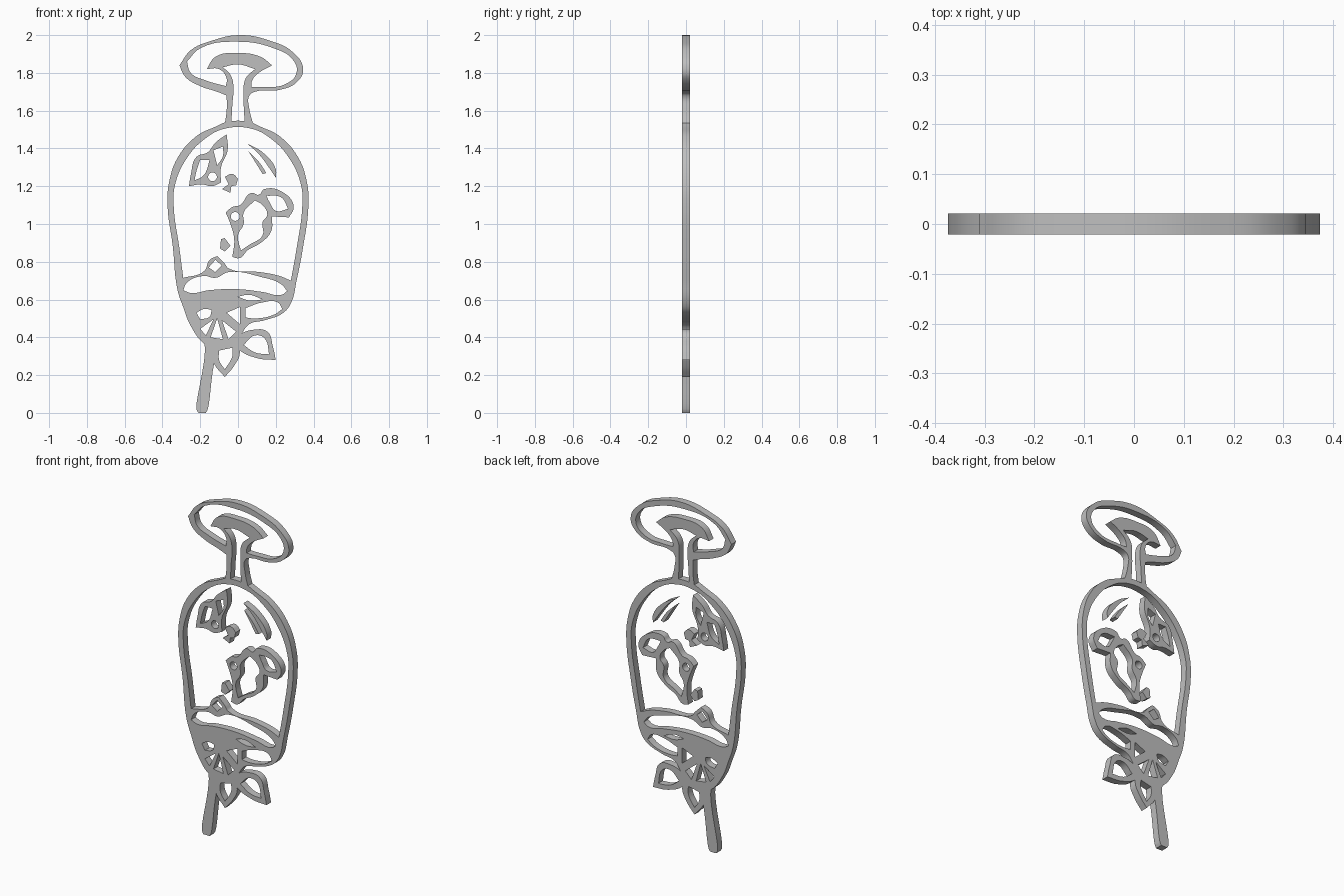
import bpy
import bmesh
import math
from mathutils import Vector

HALF_DEPTH = .021
CORNER_ANGLE = math.radians(62)

default_cube = bpy.data.objects.get("Cube")
if default_cube:
    bpy.data.objects.remove(default_cube, do_unlink=True)

grey = bpy.data.materials.new("plain_grey")
grey.use_nodes = True
grey.diffuse_color = (.52, .52, .52, 1)
grey.node_tree.nodes["Principled BSDF"].inputs["Base Color"].default_value = grey.diffuse_color


def mirrored(half):
    """Right-hand points going up, followed by their left-hand copies going down."""
    return half + [(-x, z) for x, z in reversed(half)]


def circle(x, z, radius, count=12):
    angles = [math.tau * i / count for i in range(count)]
    return [(x + radius * math.cos(a), z + radius * math.sin(a)) for a in angles]


def add_loop(curve, points):
    """Closed smooth outline; sharp turns stay as corners."""
    spline = curve.splines.new("BEZIER")
    spline.bezier_points.add(len(points) - 1)
    spline.use_cyclic_u = True
    corners = [Vector(p) for p in points]
    for knot, here in zip(spline.bezier_points, corners):
        knot.co = (here.x, here.y, 0)
    for i, knot in enumerate(spline.bezier_points):
        before = corners[i] - corners[i - 1]
        after = corners[(i + 1) % len(corners)] - corners[i]
        kind = "VECTOR" if before.angle(after) > CORNER_ANGLE else "AUTO"
        knot.handle_left_type = kind
        knot.handle_right_type = kind


def plate(name, outline, *holes):
    """Flat cut-out panel standing upright, with its holes."""
    curve = bpy.data.curves.new(name + "_outline", "CURVE")
    curve.dimensions = "2D"
    curve.fill_mode = "BOTH"
    curve.extrude = HALF_DEPTH
    curve.resolution_u = 6
    for loop in (outline, *holes):
        add_loop(curve, loop)
    sketch = bpy.data.objects.new(name + "_sketch", curve)
    bpy.context.collection.objects.link(sketch)
    bpy.context.view_layer.update()
    evaluated = sketch.evaluated_get(bpy.context.evaluated_depsgraph_get())
    mesh = bpy.data.meshes.new_from_object(evaluated)
    bpy.data.objects.remove(sketch, do_unlink=True)
    bpy.data.curves.remove(curve)

    bm = bmesh.new()
    bm.from_mesh(mesh)
    bmesh.ops.remove_doubles(bm, verts=bm.verts, dist=.0001)
    for vert in bm.verts:
        vert.co = (vert.co.x, -vert.co.z, vert.co.y)
    bmesh.ops.recalc_face_normals(bm, faces=bm.faces)
    bm.to_mesh(mesh)
    bm.free()

    mesh.name = name
    mesh.materials.clear()
    mesh.materials.append(grey)
    part = bpy.data.objects.new(name, mesh)
    bpy.context.collection.objects.link(part)
    bpy.ops.object.select_all(action="DESELECT")
    part.select_set(True)
    bpy.context.view_layer.objects.active = part
    bpy.ops.object.shade_smooth_by_angle(angle=math.radians(30))
    return part


# Oval foot and hollow stem
foot_outline = [
    (-.07, 1.53), (-.06, 1.6), (-.06, 1.68), (-.11, 1.7), (-.2, 1.73), (-.28, 1.78),
    (-.31, 1.84), (-.25, 1.92), (-.14, 1.97), (.01, 2), (.17, 1.97), (.29, 1.91),
    (.345, 1.82), (.31, 1.75), (.22, 1.71), (.09, 1.7), (.06, 1.68), (.06, 1.61), (.08, 1.53)]
foot_opening = [
    (-.065, 1.73), (-.17, 1.76), (-.25, 1.8), (-.27, 1.86), (-.2, 1.93), (0, 1.965),
    (.19, 1.93), (.29, 1.87), (.31, 1.8), (.25, 1.74), (.13, 1.725), (.07, 1.725),
    (.075, 1.76), (.11, 1.8), (.18, 1.84), (.12, 1.885), (0, 1.905), (-.12, 1.885),
    (-.165, 1.82), (-.1, 1.82), (-.06, 1.77)]
stem_opening = [
    (-.035, 1.54), (-.03, 1.63), (-.025, 1.74), (-.04, 1.79), (-.08, 1.83), (0, 1.845),
    (.09, 1.82), (.04, 1.77), (.03, 1.68), (.035, 1.54)]
plate("foot_and_stem", foot_outline, foot_opening, stem_opening)

# Glass bowl with liquid line, rim band and citrus wedge
bowl_outline = mirrored([
    (.345, .88), (.373, 1.1), (.365, 1.22), (.32, 1.35), (.22, 1.465), (.12, 1.515), (.06, 1.54)])
bowl_outline += [
    (-.32, .65), (-.29, .56), (-.25, .46), (-.17, .36), (-.1, .34), (-.02, .36),
    (.02, .42), (.06, .47), (.14, .49), (.24, .53), (.28, .58), (.31, .7)]
bowl_opening = mirrored([
    (.31, .87), (.34, 1.09), (.335, 1.2), (.27, 1.35), (.17, 1.455), (.07, 1.505)])
bowl_opening += [
    (-.29, .715), (-.18, .75), (-.15, .81), (-.11, .83), (-.07, .79), (-.05, .765),
    (.12, .745), (.22, .725), (.28, .7)]
bubble_opening = [(-.155, .77), (-.12, .81), (-.085, .78), (-.12, .745)]
liquid_opening = [
    (-.29, .65), (-.27, .69), (-.18, .725), (-.12, .715), (-.05, .745), (.12, .72),
    (.23, .68), (.26, .645), (.23, .625), (.13, .64), (0, .655), (-.15, .65), (-.25, .635)]
rim_slot = [(0, .615), (.06, .625), (.13, .6), (.06, .595)]
rim_opening = [
    (.04, .555), (.13, .585), (.21, .585), (.235, .55), (.19, .52), (.09, .5), (.04, .505)]
wedge_openings = [
    [(-.22, .53), (-.18, .55), (-.14, .545), (-.15, .51), (-.2, .495)],
    [(-.2, .445), (-.13, .495), (-.17, .41)],
    [(-.11, .5), (-.145, .4), (-.08, .39)],
    [(-.085, .49), (-.05, .39), (-.01, .43)],
    [(-.06, .53), (.01, .56), (.01, .47)]]
plate("glass_bowl", bowl_outline, bowl_opening, bubble_opening, liquid_opening,
      rim_slot, rim_opening, *wedge_openings)

# Stick and the two leaves at the bottom
plate("stick", [(-.18, .38), (-.175, .33), (-.22, .02), (-.21, 0), (-.17, 0), (-.16, .02),
                (-.125, .27), (-.1, .36)])
plate("lower_leaf",
      [(-.13, .27), (-.13, .36), (-.01, .38), (.01, .32), (-.02, .25), (-.07, .19)],
      [(-.1, .33), (-.03, .345), (-.03, .3), (-.07, .23), (-.1, .28)])
plate("side_leaf",
      [(-.02, .38), (0, .34), (.1, .29), (.2, .28), (.185, .35), (.155, .43), (.08, .44), (.02, .42)],
      [(.03, .36), (.09, .41), (.14, .395), (.165, .31), (.09, .32)])

# Floating flower inside the bowl
plate("upper_flower",
      [(-.06, 1.475), (-.055, 1.39), (-.09, 1.3), (-.09, 1.22), (-.14, 1.2), (-.19, 1.21),
       (-.26, 1.2), (-.25, 1.26), (-.22, 1.355), (-.16, 1.38), (-.12, 1.43)],
      [(-.08, 1.41), (-.13, 1.39), (-.11, 1.31), (-.08, 1.36)],
      [(-.23, 1.23), (-.22, 1.28), (-.2, 1.34), (-.15, 1.34), (-.18, 1.26)],
      circle(-.135, 1.25, .023))

# Floating blossom with a petal on its side
plate("large_blossom",
      [(-.065, 1.06), (-.03, 1.09), (.01, 1.1), (.07, 1.165), (.11, 1.155), (.14, 1.185),
       (.25, 1.16), (.295, 1.09), (.27, 1.035), (.18, 1.04), (.175, .96), (.12, .9),
       (.05, .86), (.01, .82), (-.03, .825), (-.02, .92), (-.04, 1)],
      [(.03, 1.06), (.09, 1.125), (.13, 1.1), (.155, 1.05), (.13, 1.01), (.13, .94),
       (.06, .89), (.015, .86), (0, .94), (.03, 1)],
      [(.15, 1.15), (.23, 1.14), (.265, 1.08), (.2, 1.07), (.17, 1.11)],
      circle(-.015, 1.04, .023))

# Small buds and shine marks
plate("upper_bud", [(-.07, 1.25), (-.03, 1.265), (0, 1.24), (-.01, 1.205), (-.035, 1.2),
                    (-.04, 1.165), (-.085, 1.185), (-.05, 1.21)])
plate("lower_bud", [(-.09, .92), (-.07, .925), (-.04, .885), (-.07, .855), (-.095, .87)])
plate("long_shine", [(.05, 1.425), (.13, 1.38), (.2, 1.29), (.2, 1.245), (.17, 1.29), (.11, 1.37)])
plate("short_shine", [(.055, 1.385), (.11, 1.33), (.15, 1.27), (.13, 1.265), (.09, 1.33)])
